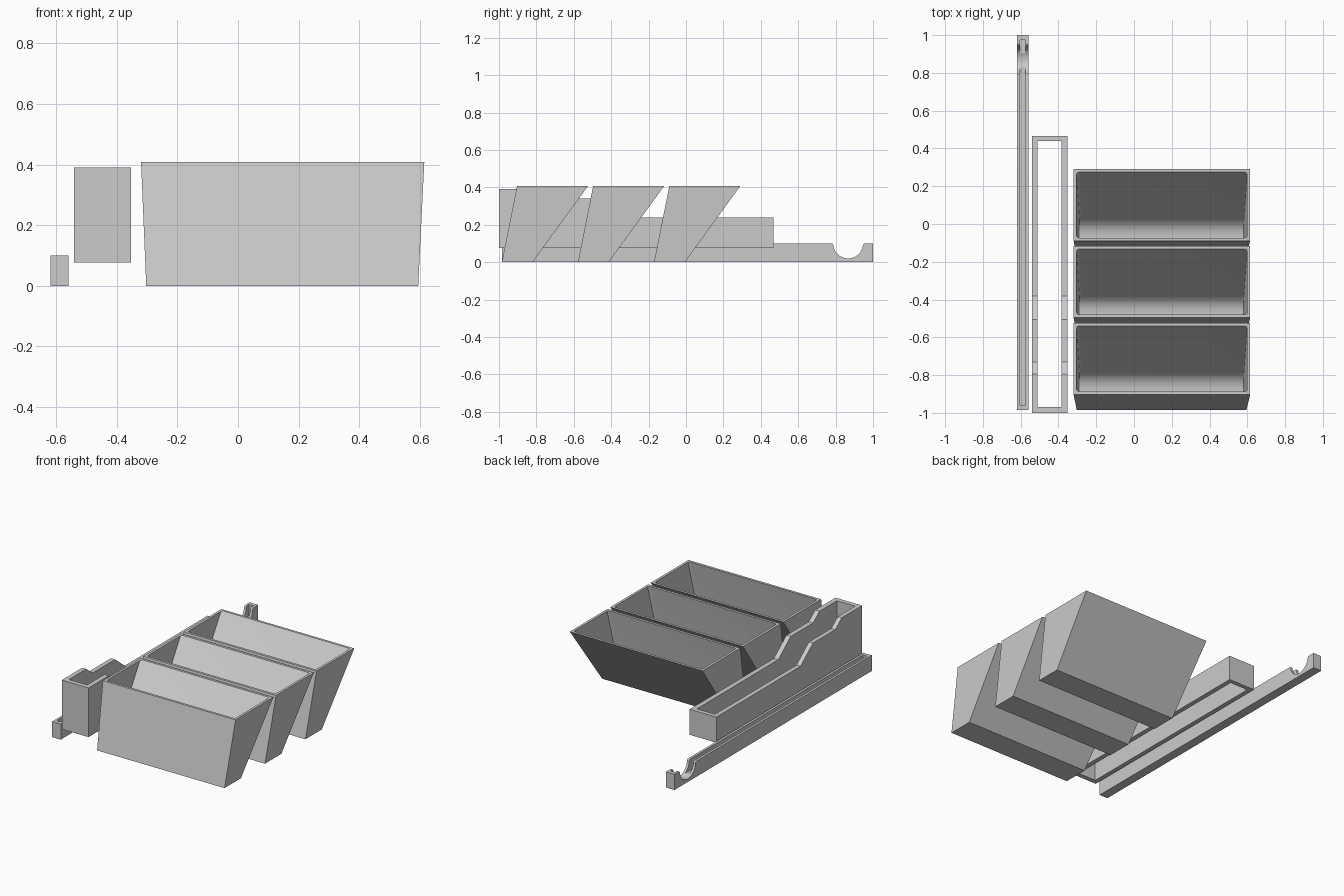
import bpy, bmesh, math
from mathutils import Vector

if "Cube" in bpy.data.objects:
    bpy.data.objects.remove(bpy.data.objects["Cube"])


def prism(name, profile, x0, x1, bevel=0.0):
    """Sweep a (y, z) profile along x; x0 and x1 are functions of z (tapered ends)."""
    bm = bmesh.new()
    a = [bm.verts.new((x0(z), y, z)) for y, z in profile]
    b = [bm.verts.new((x1(z), y, z)) for y, z in profile]
    n = len(profile)
    caps = [bm.faces.new(a), bm.faces.new(b)]
    for i in range(n):
        j = (i + 1) % n
        bm.faces.new((a[i], a[j], b[j], b[i]))
    if bevel:
        edges = list({e for f in caps for e in f.edges})
        bmesh.ops.bevel(bm, geom=edges, offset=bevel, segments=4,
                        profile=0.5, affect='EDGES', clamp_overlap=True)
    bmesh.ops.recalc_face_normals(bm, faces=bm.faces[:])
    me = bpy.data.meshes.new(name)
    bm.to_mesh(me)
    bm.free()
    ob = bpy.data.objects.new(name, me)
    bpy.context.collection.objects.link(ob)
    return ob


def const(v):
    return lambda z: v


def box(name, x0, x1, y0, y1, z0, z1):
    return prism(name, [(y0, z0), (y1, z0), (y1, z1), (y0, z1)], const(x0), const(x1))


def select(ob):
    bpy.ops.object.select_all(action='DESELECT')
    bpy.context.view_layer.objects.active = ob
    ob.select_set(True)


def cut(ob, cutter):
    mod = ob.modifiers.new("cut", 'BOOLEAN')
    mod.operation, mod.solver, mod.object = 'DIFFERENCE', 'EXACT', cutter
    select(ob)
    bpy.ops.object.modifier_apply(modifier=mod.name)
    bpy.data.objects.remove(cutter)


def smooth(ob):
    select(ob)
    bpy.ops.object.shade_smooth_by_angle(angle=math.radians(30))


def fillet(prev, corner, nxt, size, n=8):
    """Rounded corner points between two profile segments."""
    p, c, q = Vector(prev), Vector(corner), Vector(nxt)
    s, e = c + (p - c).normalized() * size, c + (q - c).normalized() * size
    pts = []
    for i in range(n + 1):
        t = i / n
        pts.append(tuple(s * (1 - t) ** 2 + c * 2 * t * (1 - t) + e * t * t))
    return pts


# Bins: slanted tapered tubs with a rounded cavity
H, WALL, FLOOR, PITCH = 0.408, 0.016, 0.02, 0.407


def ramp(bottom, top, inset=0.0):
    return lambda z: bottom + (top - bottom) * z / H + inset


front, back = ramp(-0.985, -0.903), ramp(-0.82, -0.523)
bin_front = prism("bin_front", [(front(0), 0), (back(0), 0), (back(H), H), (front(H), H)],
                  ramp(-0.303, -0.32), ramp(0.595, 0.615))
T = 0.5
fi, bi = ramp(-0.985, -0.903, WALL), ramp(-0.82, -0.523, -WALL)
c = [(fi(T), T), (fi(FLOOR), FLOOR), (bi(FLOOR), FLOOR), (bi(T), T)]
cavity = ([c[0]] + fillet(c[0], c[1], c[2], 0.03) + fillet(c[1], c[2], c[3], 0.06) + [c[3]])
cut(bin_front, prism("bin_cavity", cavity, ramp(-0.303, -0.32, WALL),
                     ramp(0.595, 0.615, -WALL), bevel=0.014))
smooth(bin_front)
for i, name in enumerate(("bin_middle", "bin_back"), 1):
    ob = bpy.data.objects.new(name, bin_front.data)
    ob.location.y = PITCH * i
    bpy.context.collection.objects.link(ob)

# Stepped frame: open top and bottom
frame = prism("stepped_frame",
              [(-1, 0.077), (0.467, 0.077), (0.467, 0.24), (-0.38, 0.24), (-0.505, 0.34),
               (-0.73, 0.34), (-0.795, 0.39), (-1, 0.39)], const(-0.541), const(-0.353))
cut(frame, box("frame_opening", -0.512, -0.384, -0.97, 0.439, 0, 0.5))

# Rail: long bar with a round notch near the back and a groove along the top
RH, CY, R = 0.1, 0.867, 0.08
notch = [(CY + R * math.cos(t), RH + R * math.sin(t))
         for t in (math.radians(-8 - 164 * i / 24) for i in range(25))]
lip_b = fillet((1, RH), (CY + R, RH), notch[0], 0.01, 4)
lip_f = fillet(notch[-1], (CY - R, RH), (0, RH), 0.01, 4)
rail = prism("grooved_rail", [(-0.985, 0), (1, 0), (1, RH)] + lip_b + notch[1:-1] + lip_f
             + [(-0.985, RH)], const(-0.619), const(-0.559))
cut(rail, box("rail_groove", -0.604, -0.574, -0.96, 0.975, 0.029, 0.2))
smooth(rail)
